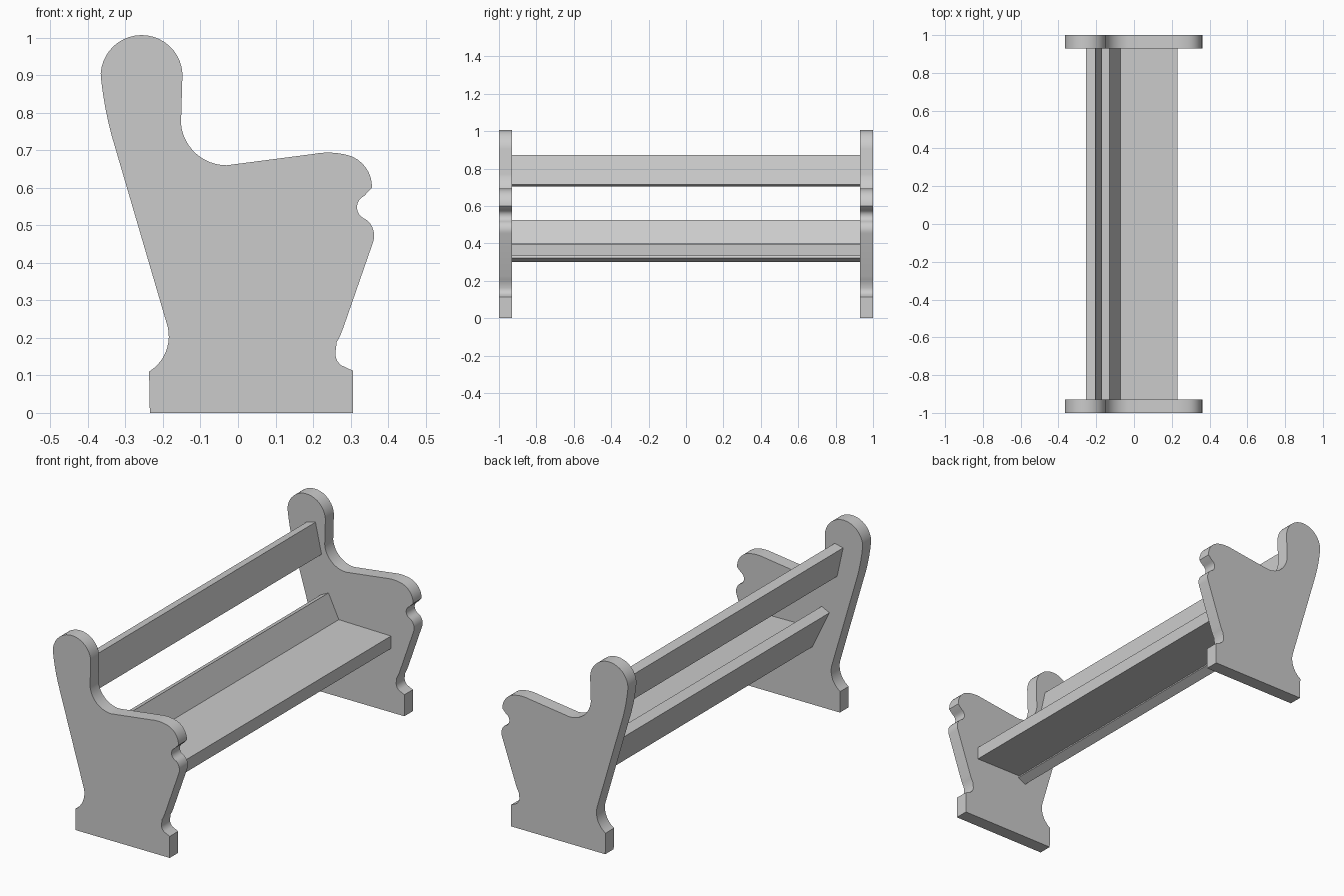
import bpy, bmesh, math
from mathutils import Vector

if "Cube" in bpy.data.objects:
    bpy.data.objects.remove(bpy.data.objects["Cube"])

END, INNER = 1.0, 0.93   # outer and inner y of the side panels


def arc(p0, pm, p1, n=10):
    """Points on the circle running from p0 through pm to p1."""
    (ax, ay), (bx, by), (cx, cy) = p0, pm, p1
    d = 2 * (ax * (by - cy) + bx * (cy - ay) + cx * (ay - by))
    a2, b2, c2 = ax * ax + ay * ay, bx * bx + by * by, cx * cx + cy * cy
    ux = (a2 * (by - cy) + b2 * (cy - ay) + c2 * (ay - by)) / d
    uy = (a2 * (cx - bx) + b2 * (ax - cx) + c2 * (bx - ax)) / d
    r = math.hypot(ax - ux, ay - uy)
    t0 = math.atan2(ay - uy, ax - ux)
    tm = (math.atan2(by - uy, bx - ux) - t0) % math.tau
    t1 = (math.atan2(cy - uy, cx - ux) - t0) % math.tau
    if tm > t1:
        t1 -= math.tau
    return [(ux + r * math.cos(t0 + t1 * i / n),
             uy + r * math.sin(t0 + t1 * i / n)) for i in range(n + 1)]


def extrude_y(name, profile, y0, y1, smooth=False):
    """Solid from an x-z profile running from y0 to y1."""
    bm = bmesh.new()
    face = bm.faces.new([bm.verts.new((x, y0, z)) for x, z in profile])
    new = bmesh.ops.extrude_face_region(bm, geom=[face])["geom"]
    verts = [v for v in new if isinstance(v, bmesh.types.BMVert)]
    bmesh.ops.translate(bm, verts=verts, vec=(0, y1 - y0, 0))
    bmesh.ops.recalc_face_normals(bm, faces=bm.faces)
    mesh = bpy.data.meshes.new(name)
    bm.to_mesh(mesh)
    bm.free()
    ob = bpy.data.objects.new(name, mesh)
    bpy.context.collection.objects.link(ob)
    if smooth:
        bpy.ops.object.select_all(action='DESELECT')
        ob.select_set(True)
        bpy.context.view_layer.objects.active = ob
        bpy.ops.object.shade_smooth_by_angle(angle=math.radians(30))
    return ob


def plank(name, front_top, front_bottom, thick):
    """Leaning board given by its front face edges in x-z."""
    a, b = Vector(front_top), Vector(front_bottom)
    d = (b - a).normalized()
    back = Vector((d.y, -d.x)) * thick
    extrude_y(name, [a, b, b + back, a + back], -INNER, INNER)


# Side panel outline: foot, back post, armrest, scrolled front edge
outline = [(-0.235, 0.0)]
outline += arc((-0.237, 0.11), (-0.197, 0.153), (-0.187, 0.228))
outline += arc((-0.337, 0.74), (-0.354, 0.815), (-0.365, 0.89), 4)
outline += arc((-0.366, 0.905), (-0.256, 1.007), (-0.148, 0.905), 20)
outline += arc((-0.152, 0.77), (-0.118, 0.697), (-0.03, 0.66), 12)
outline += arc((0.20, 0.69), (0.24, 0.694), (0.28, 0.69), 4)
outline += arc((0.293, 0.687), (0.342, 0.652), (0.357, 0.60), 8)
outline += arc((0.336, 0.578), (0.317, 0.547), (0.336, 0.518), 8)
outline += arc((0.345, 0.513), (0.361, 0.487), (0.360, 0.455), 6)
outline += arc((0.28, 0.225), (0.272, 0.205), (0.263, 0.188), 2)
outline += arc((0.261, 0.17), (0.263, 0.142), (0.275, 0.127), 6)
outline += [(0.307, 0.112), (0.307, 0.0)]

for side, s in (("left", -1), ("right", 1)):
    extrude_y(f"{side}_side_panel", outline, s * INNER, s * END, smooth=True)

# Backrest boards
plank("upper_back_board", (-0.205, 0.873), (-0.17, 0.715), 0.05)
plank("lower_back_board", (-0.13, 0.525), (-0.032, 0.322), 0.05)

# Seat board
extrude_y("seat", [(-0.075, 0.402), (0.23, 0.397), (0.23, 0.332), (-0.06, 0.334)],
          -INNER, INNER)
